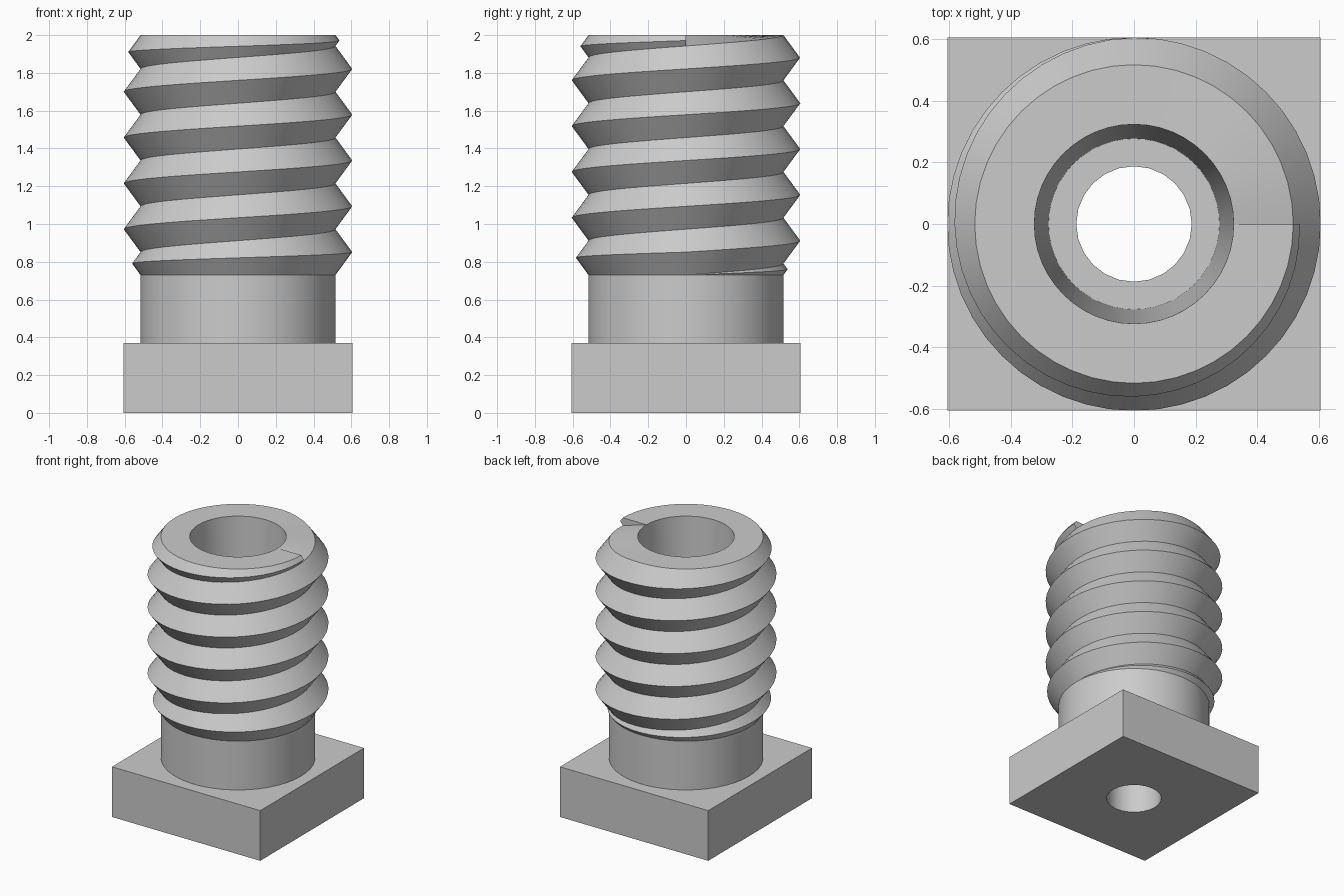
import bpy, bmesh, math

if "Cube" in bpy.data.objects:
    bpy.data.objects.remove(bpy.data.objects["Cube"])

PITCH, Z0, Z1 = 0.2425, 0.73, 2.0      # thread pitch, start and end heights
ROOT, CREST = 0.516, 0.605             # thread radii
BASE_H, HALF = 0.37, 0.605             # square base
BORE_TOP, BORE_LOW, HOLE = 0.323, 0.277, 0.187

grey = bpy.data.materials.new("plain grey")
grey.diffuse_color = (0.6, 0.6, 0.6, 1)
grey.use_nodes = True
grey.node_tree.nodes["Principled BSDF"].inputs["Base Color"].default_value = grey.diffuse_color


def loft(name, segs, profile, closed=False, cap=None):
    """Sweep profile(u) -> [(r, z)] around z, for u from 0 to 1."""
    bm = bmesh.new()

    def column(i):
        a = 2 * math.pi * i / segs
        return [bm.verts.new((r * math.cos(a), r * math.sin(a), z))
                for r, z in profile(i / segs)]

    for i in range(segs):
        a, b = column(i), column(i + 1)
        n = len(a)
        for j in range(n if closed else n - 1):
            k = (j + 1) % n
            bm.faces.new((a[j], b[j], b[k], a[k]))
    if cap:
        bm.faces.new([bm.verts.new((r, 0, z)) for r, z in cap])
    bmesh.ops.remove_doubles(bm, verts=bm.verts, dist=1e-4)
    bmesh.ops.dissolve_degenerate(bm, dist=1e-5, edges=bm.edges)
    bmesh.ops.recalc_face_normals(bm, faces=bm.faces)
    mesh = bpy.data.meshes.new(name)
    bm.to_mesh(mesh)
    bm.free()
    mesh.materials.append(grey)
    ob = bpy.data.objects.new(name, mesh)
    bpy.context.collection.objects.link(ob)
    bpy.ops.object.select_all(action='DESELECT')
    ob.select_set(True)
    bpy.context.view_layer.objects.active = ob
    bpy.ops.object.shade_smooth_by_angle(angle=math.radians(30))
    return ob


# Square base with round through hole
def base_profile(u):
    a = 2 * math.pi * u
    r = HALF / max(abs(math.cos(a)), abs(math.sin(a)))
    return [(HOLE, 0), (r, 0), (r, BASE_H), (HOLE, BASE_H)]


loft("square_base", 24, base_profile, closed=True)


# One thread ridge at t turns: top root, crest, bottom root (clamped at both ends)
def ridge(t):
    top = min(Z1, Z0 + PITCH * t)
    low = max(Z0, Z0 + PITCH * (t - 1))
    crest = ROOT + (CREST - ROOT) * (top - low) / PITCH
    return (ROOT, top), (crest, (top + low) / 2), (ROOT, low)


# Hollow shaft: tapered bore, top rim, helical thread, plain neck
def shaft_profile(u):
    pts = [(BORE_LOW, BASE_H), (BORE_TOP, Z1)]
    for n in range(5, -1, -1):
        pts += ridge(u + n)[:2]
    return pts + [(ROOT, Z0), (ROOT, BASE_H)]


# The cap closes the step where the thread runs out at the top
loft("threaded_shaft", 48, shaft_profile, cap=[(BORE_TOP, Z1), *ridge(6)])
